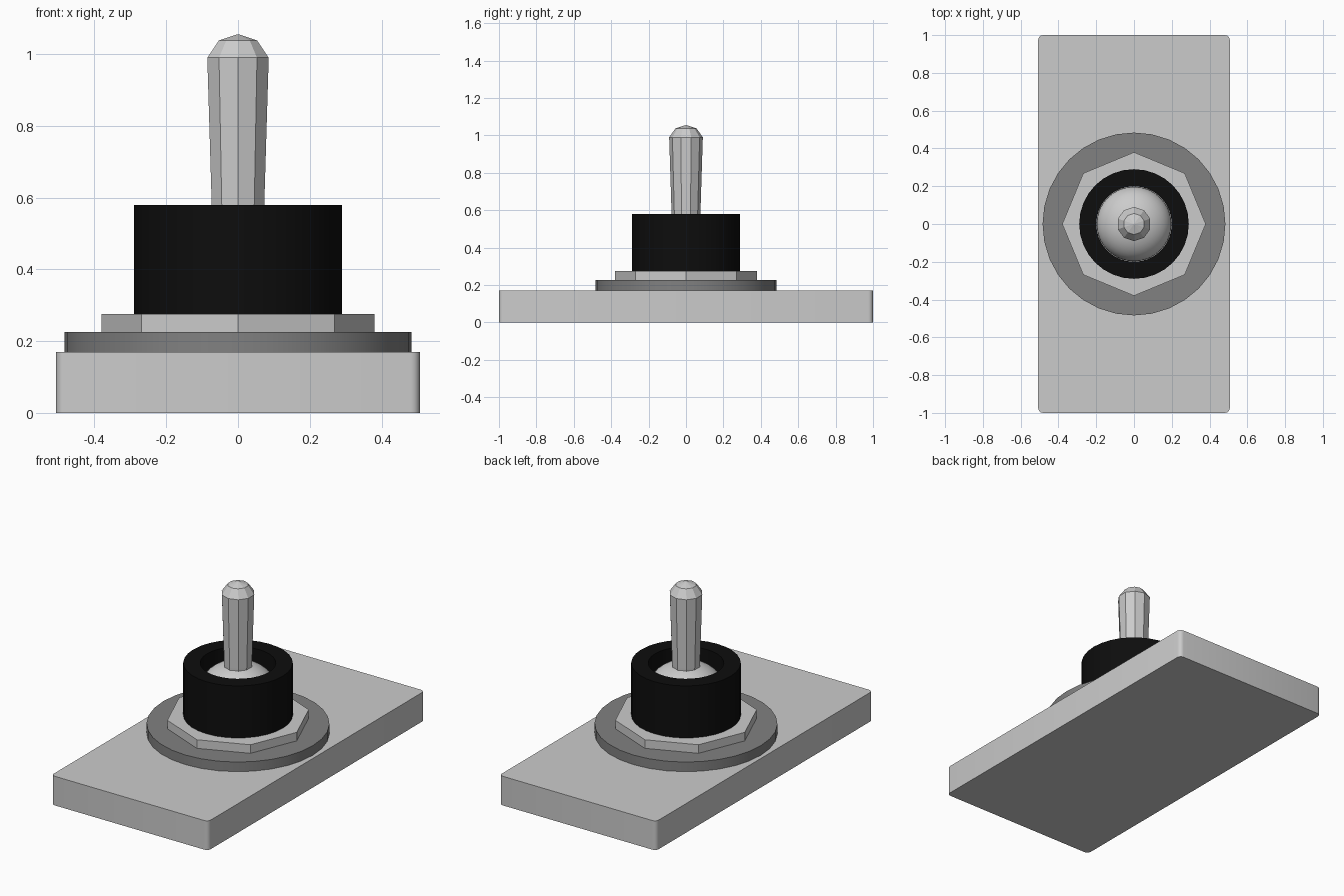
import bpy, math
from math import pi, sin, cos

if "Cube" in bpy.data.objects:
    bpy.data.objects.remove(bpy.data.objects["Cube"])


def make(name, verts, faces, smooth=False):
    mesh = bpy.data.meshes.new(name)
    mesh.from_pydata(verts, [], faces)
    ob = bpy.data.objects.new(name, mesh)
    bpy.context.collection.objects.link(ob)
    if smooth:
        bpy.ops.object.select_all(action='DESELECT')
        ob.select_set(True)
        bpy.context.view_layer.objects.active = ob
        bpy.ops.object.shade_smooth_by_angle(angle=math.radians(35))
    return ob


def lathe(name, profile, sides, start=0.0, closed=False, smooth=False):
    """Spin (radius, z) points, listed bottom to top on the outside."""
    verts = [(r * cos(start + 2 * pi * i / sides), r * sin(start + 2 * pi * i / sides), z)
             for r, z in profile for i in range(sides)]
    n = len(profile)
    faces = []
    for k in range(n if closed else n - 1):
        a, b = k * sides, ((k + 1) % n) * sides
        for i in range(sides):
            j = (i + 1) % sides
            faces.append((a + i, a + j, b + j, b + i))
    if not closed:
        faces.append(tuple(reversed(range(sides))))
        faces.append(tuple(range((n - 1) * sides, n * sides)))
    return make(name, verts, faces, smooth)


# Base plate with rounded upright corners
R, HX, HY, TOP, STEPS = 0.025, 0.507, 1.0, 0.17, 4
outline = []
for q, (sx, sy) in enumerate([(1, 1), (-1, 1), (-1, -1), (1, -1)]):
    for s in range(STEPS + 1):
        a = pi / 2 * (q + s / STEPS)
        outline.append((sx * (HX - R) + R * cos(a), sy * (HY - R) + R * sin(a)))
n = len(outline)
make("base_plate", [(x, y, z) for z in (0, TOP) for x, y in outline],
     [tuple(reversed(range(n))), tuple(range(n, 2 * n))] +
     [(i, (i + 1) % n, n + (i + 1) % n, n + i) for i in range(n)], smooth=True)

# Washer
washer = lathe("washer", [(0.484, 0.17), (0.484, 0.226)], 32, smooth=True)
dark = bpy.data.materials.new("dark_grey")
dark.diffuse_color = (0.22, 0.22, 0.22, 1)
dark.use_nodes = True
dark.node_tree.nodes["Principled BSDF"].inputs["Base Color"].default_value = dark.diffuse_color
washer.data.materials.append(dark)

# Eight-sided nut
lathe("nut", [(0.38, 0.226), (0.38, 0.276)], 8)

# Black hollow collar
collar = lathe("collar", [(0.29, 0.276), (0.29, 0.58), (0.2, 0.58), (0.2, 0.276)],
               32, closed=True, smooth=True)
black = bpy.data.materials.new("black")
black.diffuse_color = (0.004, 0.004, 0.004, 1)
black.use_nodes = True
black.node_tree.nodes["Principled BSDF"].inputs["Base Color"].default_value = black.diffuse_color
collar.data.materials.append(black)

# Domed pivot inside the collar
dome = [(0.198, 0.276)] + [(0.198 * cos(t * pi / 20), 0.437 + 0.14 * sin(t * pi / 20))
                           for t in range(10)]
lathe("pivot_dome", dome, 32, smooth=True)

# Tapered lever with a faceted rounded tip
lathe("lever", [(0.072, 0.5), (0.077, 0.58), (0.09, 0.99), (0.056, 1.038), (0.002, 1.055)],
      10, start=pi / 2)
